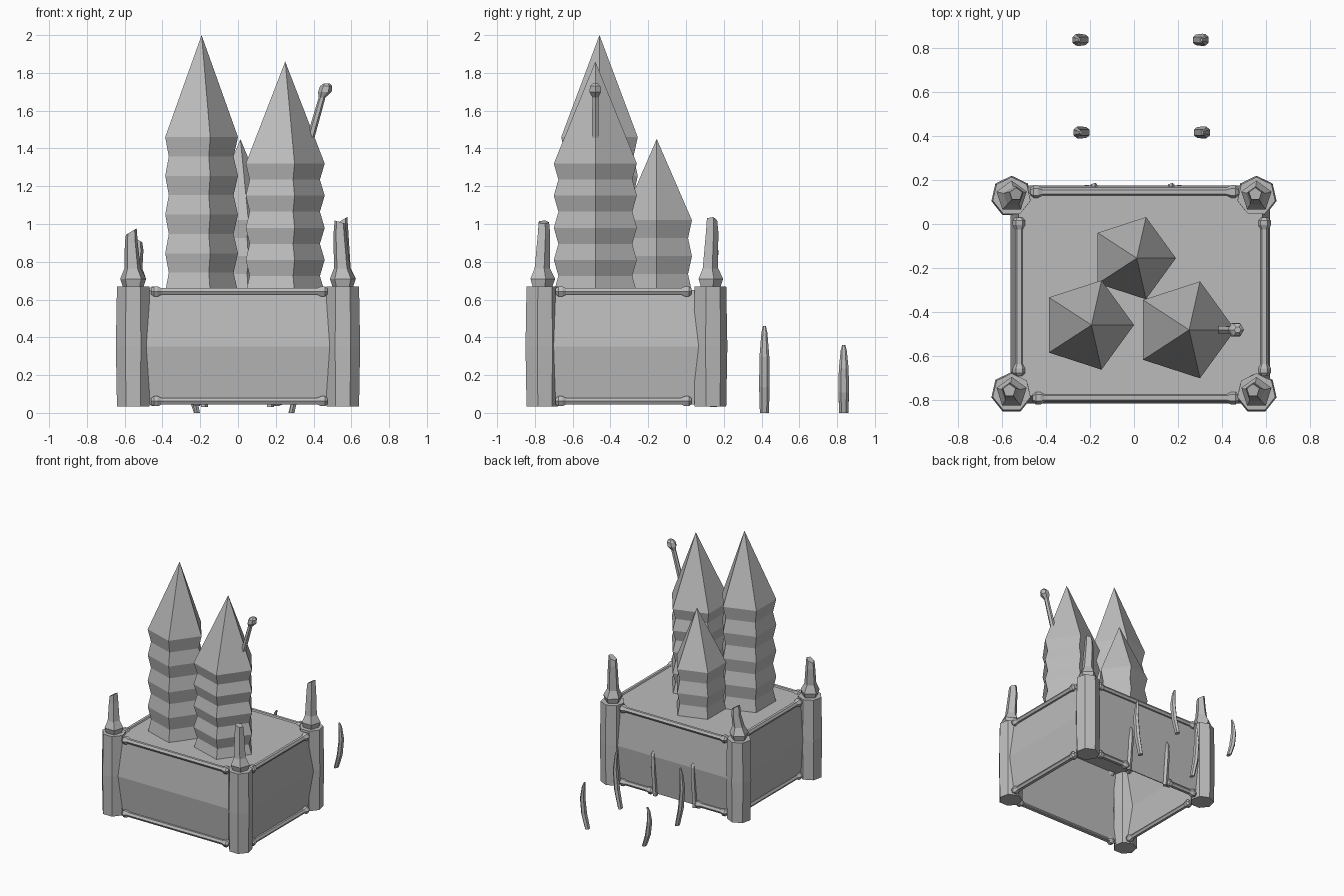
import bpy, bmesh, math
from mathutils import Vector, Matrix

cube = bpy.data.objects.get("Cube")
if cube:
    bpy.data.objects.remove(cube)

stone = bpy.data.materials.new("grey stone")
stone.use_nodes = True
GREY = (0.5, 0.5, 0.5, 1)
stone.diffuse_color = GREY
stone.node_tree.nodes["Principled BSDF"].inputs["Base Color"].default_value = GREY


def finish(name, bm):
    bmesh.ops.recalc_face_normals(bm, faces=bm.faces)
    mesh = bpy.data.meshes.new(name)
    bm.to_mesh(mesh)
    bm.free()
    mesh.materials.append(stone)
    obj = bpy.data.objects.new(name, mesh)
    bpy.context.collection.objects.link(obj)
    return obj


def loft(name, rings, sides, phase=0, matrix=Matrix(), squash=1, slant=0):
    """Stack of polygons (x, y, z, radius); slant tips the last one."""
    bm = bmesh.new()
    loops = []
    for i, (x, y, z, r) in enumerate(rings):
        tip = slant if i == len(rings) - 1 else 0
        if r == 0:
            loops.append([bm.verts.new((x, y, z))] * sides)
            continue
        loop = []
        for k in range(sides):
            a = phase + math.tau * k / sides
            dx, dy = r * math.cos(a), r * math.sin(a)
            loop.append(bm.verts.new((x + dx * squash, y + dy, z + tip * dx)))
        loops.append(loop)
    for low, high in zip(loops, loops[1:]):
        for k in range(sides):
            j = (k + 1) % sides
            if high[0] is high[1]:
                bm.faces.new((low[k], low[j], high[0]))
            else:
                bm.faces.new((low[k], low[j], high[j], high[k]))
    for loop in (loops[0], loops[-1]):
        if loop[0] is not loop[1]:
            bm.faces.new(loop)
    bm.transform(matrix)
    return finish(name, bm)


BOTTOM, TOP = 0.035, 0.67
MID = (BOTTOM + TOP) / 2

# Corner posts and their leaning, slant-topped finials: x, y, lean, height, slant
corners = [("front_right", -0.555, -0.765, -0.01, 0.96, 0.6),
           ("front_left", 0.555, -0.765, -0.015, 1.01, -0.3),
           ("back_right", -0.555, 0.125, 0.02, 0.92, -0.6),
           ("back_left", 0.555, 0.125, -0.005, 1.02, 0.6)]
for name, x, y, lean, height, slant in corners:
    loft(name + "_post", [(x, y, BOTTOM, 0.088), (x, y, MID, 0.094), (x, y, TOP, 0.088)],
         7, math.pi / 2)
    loft(name + "_finial", [(x, y, TOP - 0.01, 0.055), (x, y, 0.71, 0.072),
                            (x + lean * 0.3, y, 0.765, 0.045),
                            (x + lean, y + 0.01, height - 0.06, 0.036),
                            (x + lean, y + 0.01, height, 0.03)],
         5, math.pi / 2, slant=slant)


# Bulging walls, each a thin folded panel
def wall(name, a, b, out):
    bm = bmesh.new()
    a, b, out = Vector(a), Vector(b), Vector(out)
    rows = []
    for z, bulge in ((BOTTOM + 0.01, 0), (MID, 0.035), (TOP - 0.02, 0)):
        rows.append([bm.verts.new(p.to_3d() + out.to_3d() * bulge + Vector((0, 0, z)))
                     for p in (a, b)])
    for low, high in zip(rows, rows[1:]):
        bm.faces.new((low[0], low[1], high[1], high[0]))
    obj = finish(name, bm)
    thick = obj.modifiers.new("thickness", "SOLIDIFY")
    thick.thickness, thick.offset = 0.008, 0


LEFT, RIGHT, FRONT, BACK = 0.578, -0.52, -0.775, 0.135
wall("front_wall", (-0.55, FRONT), (0.55, FRONT), (0, -1))
wall("back_wall", (-0.55, BACK), (0.55, BACK), (0, 1))
wall("left_wall", (LEFT, -0.76), (LEFT, 0.12), (1, 0))
wall("right_wall", (RIGHT, -0.76), (RIGHT, 0.12), (-1, 0))

# Roof deck
bm = bmesh.new()
bmesh.ops.create_cube(bm, size=1)
bm.transform(Matrix.Translation(((LEFT + RIGHT) / 2, (FRONT + BACK) / 2, 0.646))
             @ Matrix.Diagonal((LEFT - RIGHT, BACK - FRONT, 0.01, 1)))
finish("roof_deck", bm)


# Rails with knobbed ends along the wall edges
def rail(name, start, end):
    start, end = Vector(start), Vector(end)
    span = end - start
    n = span.length
    turn = span.to_track_quat("Z", "Y").to_matrix().to_4x4()
    rings = [(0, 0, d, r) for d, r in
             ((0, 0.018), (0.015, 0.031), (0.035, 0.031), (0.055, 0.02),
              (n - 0.055, 0.02), (n - 0.035, 0.031), (n - 0.015, 0.031), (n, 0.018))]
    loft(name, rings, 6, matrix=Matrix.Translation(start) @ turn)


for level, z in (("lower", 0.062), ("upper", 0.643)):
    rail(level + "_front_rail", (-0.46, -0.788, z), (0.475, -0.788, z))
    rail(level + "_left_rail", (0.59, -0.69, z), (0.59, 0.03, z))
    rail(level + "_right_rail", (-0.52, -0.69, z), (-0.52, 0.03, z))
rail("upper_back_rail", (-0.47, 0.145, z), (0.475, 0.145, z))
rail("lower_back_rail_right", (-0.47, 0.145, 0.062), (-0.19, 0.145, 0.062))
rail("lower_back_rail_left", (0.18, 0.145, 0.062), (0.475, 0.145, 0.062))

# Door jambs on the back wall
for side, x in (("right", -0.18), ("left", 0.17)):
    loft(side + "_door_jamb", [(x, 0.145, 0.03, 0.02), (x, 0.165, 0.25, 0.02),
                               (x, 0.168, 0.36, 0.02), (x, 0.165, 0.39, 0.008)], 5)


# Pleated five-sided towers with pointed roofs
def tower(name, x, y, r, eave, tip, pleats):
    low = 0.64
    rings = []
    for i in range(2 * pleats + 1):
        z = low + (eave - low) * i / (2 * pleats)
        rings.append((x, y, z, r * (0.89 if i % 2 else 1)))
    rings.append((x + r * 0.095, y, tip, 0))
    loft(name, rings, 5)


tower("tall_tower", -0.213, -0.458, 0.213, 1.46, 2.0, 4)
tower("middle_tower", 0.228, -0.48, 0.231, 1.32, 1.86, 4)
tower("small_tower", -0.006, -0.155, 0.196, 1.02, 1.45, 2)

# Bent chimney with a flared head
loft("chimney", [(0.375, -0.48, 1.42, 0.02), (0.405, -0.48, 1.53, 0.02),
                 (0.445, -0.48, 1.67, 0.018), (0.46, -0.48, 1.7, 0.036),
                 (0.467, -0.48, 1.73, 0.032), (0.47, -0.48, 1.745, 0.015)], 6)

# Free-standing curved ribs behind the building: foot x, bow direction, y, height
for name, x, bow, y, height in (("near_left", 0.285, 1, 0.415, 0.46),
                                ("far_left", 0.28, 1, 0.835, 0.36),
                                ("near_right", -0.215, -1, 0.415, 0.46),
                                ("far_right", -0.22, -1, 0.835, 0.31)):
    rings = [(x + bow * dx, y, t * height, r) for t, dx, r in
             ((0, 0, 0.024), (0.3, 0.03, 0.028), (0.65, 0.044, 0.026),
              (0.92, 0.035, 0.016), (1, 0.026, 0.008))]
    loft(name + "_rib", rings, 6, math.pi / 2, squash=0.65)
